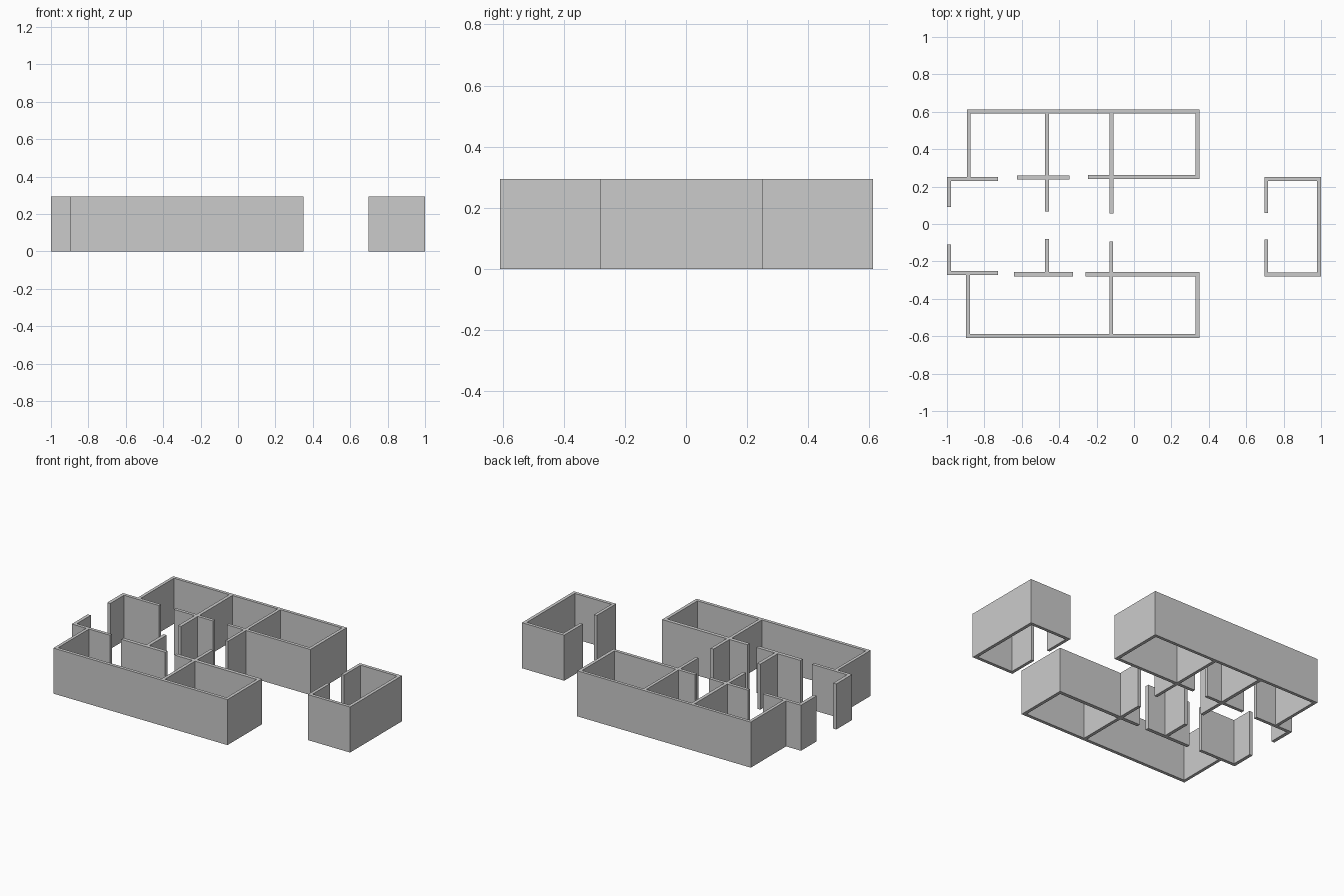
import bpy, bmesh

if "Cube" in bpy.data.objects:
    bpy.data.objects.remove(bpy.data.objects["Cube"])

HEIGHT = 0.295


def build_walls(name, rects):
    """Merge wall footprints (x0, x1, y0, y1) into one clean plan, then extrude it upward."""
    xs = sorted({v for r in rects for v in r[:2]})
    ys = sorted({v for r in rects for v in r[2:]})
    bm = bmesh.new()
    verts = {}

    def vert(i, j):
        if (i, j) not in verts:
            verts[i, j] = bm.verts.new((xs[i], ys[j], 0))
        return verts[i, j]

    for i in range(len(xs) - 1):
        for j in range(len(ys) - 1):
            cx, cy = (xs[i] + xs[i + 1]) / 2, (ys[j] + ys[j + 1]) / 2
            if any(a < cx < b and c < cy < d for a, b, c, d in rects):
                bm.faces.new((vert(i, j), vert(i + 1, j), vert(i + 1, j + 1), vert(i, j + 1)))

    top = bmesh.ops.extrude_face_region(bm, geom=bm.faces[:], use_keep_orig=True)["geom"]
    for v in top:
        if isinstance(v, bmesh.types.BMVert):
            v.co.z = HEIGHT
    bmesh.ops.dissolve_limit(bm, angle_limit=0.01, verts=bm.verts[:], edges=bm.edges[:])
    bmesh.ops.recalc_face_normals(bm, faces=bm.faces[:])
    mesh = bpy.data.meshes.new(name)
    bm.to_mesh(mesh)
    bm.free()
    obj = bpy.data.objects.new(name, mesh)
    bpy.context.collection.objects.link(obj)


# Back wing: three rooms, entrance return and corridor partitions
build_walls("back_wing_walls", [
    (-0.893, 0.351, 0.592, 0.612),     # outer back wall
    (-0.893, -0.873, 0.230, 0.612),    # left end wall
    (0.330, 0.351, 0.240, 0.612),      # right end wall
    (-0.247, 0.351, 0.240, 0.261),     # right corridor wall
    (-0.625, -0.345, 0.237, 0.258),    # middle corridor wall
    (-1.0, -0.727, 0.230, 0.251),      # left corridor wall
    (-1.0, -0.978, 0.090, 0.251),      # entrance return
    (-0.477, -0.455, 0.067, 0.612),    # left partition
    (-0.130, -0.110, 0.057, 0.612),    # right partition
])

# Front wing: two rooms and entrance return
build_walls("front_wing_walls", [
    (-0.897, 0.351, -0.609, -0.588),   # outer front wall
    (-0.897, -0.877, -0.609, -0.252),  # left end wall
    (0.330, 0.351, -0.609, -0.257),    # right end wall
    (-0.260, 0.351, -0.281, -0.257),   # right corridor wall
    (-1.0, -0.727, -0.273, -0.252),    # left corridor wall
    (-1.0, -0.978, -0.273, -0.110),    # entrance return
    (-0.132, -0.111, -0.609, -0.094),  # partition
])

# Freestanding T-shaped corridor wall
build_walls("corridor_t_wall", [
    (-0.641, -0.325, -0.281, -0.257),
    (-0.477, -0.455, -0.281, -0.080),
])

# Detached end room with a doorway facing the corridor
build_walls("end_room_walls", [
    (0.697, 1.0, 0.230, 0.251),
    (0.697, 1.0, -0.281, -0.260),
    (0.979, 1.0, -0.281, 0.251),
    (0.697, 0.717, 0.060, 0.251),
    (0.697, 0.717, -0.281, -0.083),
])
